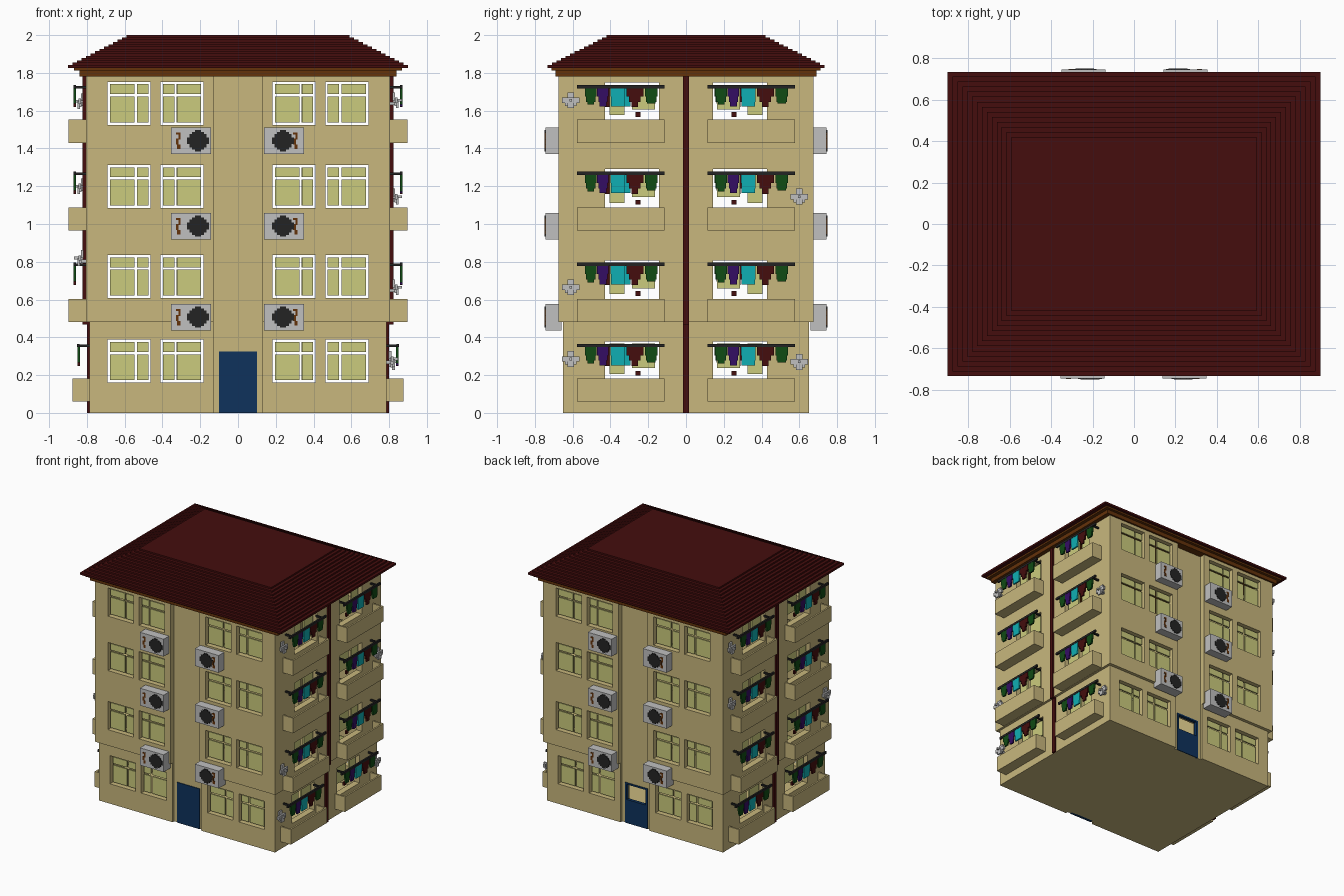
import bpy, bmesh, math
from mathutils import Vector

cube = bpy.data.objects.get("Cube")
if cube:
    bpy.data.objects.remove(cube)


def material(name, r, g, b):
    m = bpy.data.materials.new(name)
    m.use_nodes = True
    m.diffuse_color = (r, g, b, 1)
    bsdf = next(n for n in m.node_tree.nodes if n.type == 'BSDF_PRINCIPLED')
    bsdf.inputs["Base Color"].default_value = (r, g, b, 1)
    bsdf.inputs["Roughness"].default_value = 0.9
    return m


BEIGE = material("beige plaster", .578, .474, .205)
GLASS = material("yellow glass", .597, .597, .205)
MAROON = material("maroon", .058, .004, .004)
BROWN = material("brown", .127, .032, .003)
TEAL = material("teal", .005, .429, .456)
PURPLE = material("purple", .034, .004, .127)
GREEN = material("dark green", .005, .07, .007)
BLACK = material("black", .017, .017, .017)
GREY = material("light grey", .527, .527, .527)
BLUE = material("door blue", .0044, .032, .107)
BOTH, HERE, OPPOSITE = (0, math.pi), (0,), (math.pi,)


def place(name, bm, mat, turns, thickness=0):
    """Make objects from a bmesh, one for each turn about z."""
    me = bpy.data.meshes.new(name)
    bm.to_mesh(me)
    bm.free()
    me.materials.append(mat)
    for t in turns:
        ob = bpy.data.objects.new(name, me)
        ob.rotation_euler.z = t
        bpy.context.collection.objects.link(ob)
        if thickness:
            mod = ob.modifiers.new("thickness", 'SOLIDIFY')
            mod.thickness, mod.offset = thickness, -1


def boxes(name, mat, items, turns=BOTH):
    """Boxes given as x0, x1, y0, y1, z0, z1."""
    bm = bmesh.new()
    for x0, x1, y0, y1, z0, z1 in items:
        lo, hi = Vector((x0, y0, z0)), Vector((x1, y1, z1))
        new = bmesh.ops.create_cube(bm, size=1)["verts"]
        for v in new:
            v.co = (lo + hi) / 2 + v.co * (hi - lo)
    place(name, bm, mat, turns)


def wall(name, point, u0, u1, z0, z1, holes):
    """Thick wall with rectangular openings (ua, ub, za, zb)."""
    holes = [h for h in holes if u0 < h[0] < u1 and z0 <= h[2] < z1]
    us = sorted({u0, u1, *(u for h in holes for u in h[:2])})
    zs = sorted({z0, z1, *(z for h in holes for z in h[2:])})
    bm = bmesh.new()
    grid = [[bm.verts.new(point(u, z)) for z in zs] for u in us]
    for i in range(len(us) - 1):
        for j in range(len(zs) - 1):
            cu, cz = (us[i] + us[i + 1]) / 2, (zs[j] + zs[j + 1]) / 2
            if not any(a < cu < b and c < cz < d for a, b, c, d in holes):
                bm.faces.new((grid[i][j], grid[i + 1][j],
                              grid[i + 1][j + 1], grid[i][j + 1]))
    loose = [v for v in bm.verts if not v.link_faces]
    bmesh.ops.delete(bm, geom=loose, context='VERTS')
    place(name, bm, BEIGE, BOTH, .05)


# Storey data, top to bottom
LEDGE, TOP = .48, 1.8
WINDOW_Z = [1.525, 1.085, .608, .16]
RAIL_Z = [1.727, 1.268, .786, .357]
BALCONY_Z = [1.43, .965, .482, .06]
SIDE_X = [.806, .806, .806, .786]
FRONT_Y = [-.676, -.676, -.676, -.65]
SIZE = .228
COLUMNS = [(-.69, True), (-.411, False), (.183, True), (.462, False)]

# Front and back walls, with a recessed middle strip
openings = [(x, x + SIZE, z, z + SIZE) for z in WINDOW_Z for x, _ in COLUMNS]
for side, a, b in (("left", .13, 1), ("right", -1, -.13)):
    for level, y, x, z0, z1 in (("lower", -.65, .786, 0, LEDGE),
                                ("upper", -.676, .806, LEDGE, TOP)):
        wall(f"{level}_{side}_wall", lambda u, z: (u, y, z),
             max(a, -x), min(b, x), z0, z1, openings)
wall("entrance_strip", lambda u, z: (u, -.63, z), -.135, .135, 0, TOP,
     [(-.1, .1, 0, .325)])

# Side walls with balcony openings
doorways = []
for rail, base in zip(RAIL_Z, BALCONY_Z):
    for a, b in ((-.43, -.143), (.143, .43)):
        doorways.append((a, b, base + .09, rail + .022))
wall("lower_side_wall", lambda u, z: (.786, u, z), -.65, .65, 0, LEDGE, doorways)
wall("upper_side_wall", lambda u, z: (.806, u, z), -.676, .676, LEDGE, TOP, doorways)
boxes("ground_slab", BEIGE, [(-.78, .78, -.629, .629, 0, .012)], HERE)

# Window panes: a wide and a narrow column, each split by a transom
panes = []
for z, y in zip(WINDOW_Z, FRONT_Y):
    for x, wide_first in COLUMNS:
        split = .142 if wide_first else .074
        for a, b in ((.013, split), (split + .013, SIZE - .013)):
            for c, d in ((.013, .15), (.163, SIZE - .013)):
                panes.append((x + a, x + b, y + .018, y + .03, z + c, z + d))
boxes("window_panes", GLASS, panes)

# Doors: one solid, one with an open upper light
boxes("front_door", BLUE, [(-.1, .1, -.636, -.61, 0, .325)], HERE)
boxes("back_door", BLUE, [(-.1, .1, -.636, -.61, 0, .19),
                          (-.1, .1, -.636, -.61, .312, .325),
                          (-.1, -.085, -.636, -.61, .19, .312),
                          (.085, .1, -.636, -.61, .19, .312)], OPPOSITE)

# Balconies, balcony glazing, door knobs and washing lines
balconies, glazing, knobs, rails = [], [], [], []
washing = {GREEN: [], PURPLE: [], TEAL: [], MAROON: []}
for rail, base, x in zip(RAIL_Z, BALCONY_Z, SIDE_X):
    out, top = x + .091, base + .122
    for s in (-1, 1):
        def span(a, b):
            return sorted((s * a, s * b))
        y0, y1 = span(.578, .113)
        balconies += [(x - .01, out, y0, y1, base, base + .02),
                      (out - .013, out, y0, y1, base, top),
                      (x - .01, out, y0, y0 + .013, base, top),
                      (x - .01, out, y1 - .013, y1, base, top)]
        glazing += [(x - .03, x - .018, *span(.405, .325), top + .025, rail + .01),
                    (x - .03, x - .018, *span(.285, .165), top + .055, rail + .01)]
        knobs.append((x - .02, x - .005, *span(.268, .242), top + .015, top + .041))
        rails.append((x + .052, x + .066, y0, y1, rail - .009, rail + .009))
        rails += [(x - .005, x + .06, y, y + .013, rail - .009, rail + .004)
                  for y in (y0 + .03, y1 - .043)]
        # Garments: offset, width, drop, width of the hem
        for mat, at, w, drop, hem in ((GREEN, .043, .062, .095, .036),
                                      (PURPLE, .108, .06, .105, .036),
                                      (TEAL, .178, .078, .105, .07),
                                      (MAROON, .262, .09, .108, .035),
                                      (GREEN, .362, .066, .09, .045)):
            mid = y0 + at + w / 2
            for width, z in ((w, .052), ((w + hem) / 2, .08), (hem, drop)):
                washing[mat].append((x + .051, x + .064, mid - width / 2,
                                     mid + width / 2, rail - z, rail - .005))
boxes("balconies", BEIGE, balconies)
boxes("balcony_glazing", GLASS, glazing)
boxes("balcony_door_knobs", MAROON, knobs)
boxes("washing_rails", BLACK, rails)
for mat, items in washing.items():
    boxes(mat.name.replace(" ", "_") + "_washing", mat, items)

# Air conditioners with fan grille and pipe marks
units, fans, pipes = [], [], []
for z in (1.441, .989, .507):
    for x, fan, pipe in ((-.355, -.212, -.316), (.137, .238, .304)):
        units.append((x, x + .212, -.745, -.66, z - .07, z + .07))
        for i, (w, h) in enumerate(((.058, .018), (.045, .035), (.032, .046), (.016, .056))):
            fans.append((fan - w, fan + w, -.748 - i * .0005, -.744, z - h, z + h))
        for a, b, c, d in ((-.012, .012, .032, .044), (0, .012, .006, .044),
                           (-.012, .002, -.02, .012), (-.006, .012, -.044, -.02)):
            pipes.append((pipe + a, pipe + b, -.748, -.744, z + c, z + d))
boxes("air_conditioners", GREY, units)
boxes("fan_grilles", BLACK, fans)
boxes("conditioner_pipes", BROWN, pipes)


# Satellite dishes on the side walls
def dishes(spots, turns):
    items = []
    for y, z in spots:
        x = .806 if z > LEDGE else .786
        items += [(x - .005, x + .03, y - .012, y + .012, z - .026, z - .008),
                  (x + .022, x + .036, y - .03, y + .03, z - .03, z + .012),
                  (x + .012, x + .026, y - .018, y + .018, z, z + .042),
                  (x + .03, x + .044, y - .018, y + .018, z - .042, z),
                  (x + .024, x + .038, y - .046, y + .046, z - .014, z + .014),
                  (x + .036, x + .062, y - .007, y + .007, z - .007, z + .007)]
    boxes("satellite_dishes", GREY, items, turns)


dishes([(-.61, 1.655), (.6, 1.145), (-.61, .665), (-.61, .285), (.6, .27)], HERE)
dishes([(-.61, 1.65), (-.61, 1.2), (.6, .82)], OPPOSITE)

# Drainpipes
boxes("drainpipe", MAROON, [(.8, .822, -.016, .016, LEDGE - .012, 1.825),
                            (.78, .8, -.016, .016, 0, LEDGE)])

# Cornice and stepped hip roof
boxes("cornice", BROWN, [(-.84, .84, -.69, .69, 1.78, 1.815),
                         (-.868, .868, -.712, .712, 1.812, 1.828)], HERE)
STEPS = 13
tiers = [(-.9, .9, -.733, .733, 1.826, 1.842)]
for i in range(STEPS):
    f = i / (STEPS - 1)
    x, y = .875 - .285 * f, .71 - .29 * f
    z = 1.842 + (2 - 1.842) * (i + 1) / STEPS
    tiers.append((-x, x, -y, y, 1.835, z))
boxes("stepped_roof", MAROON, tiers, HERE)
